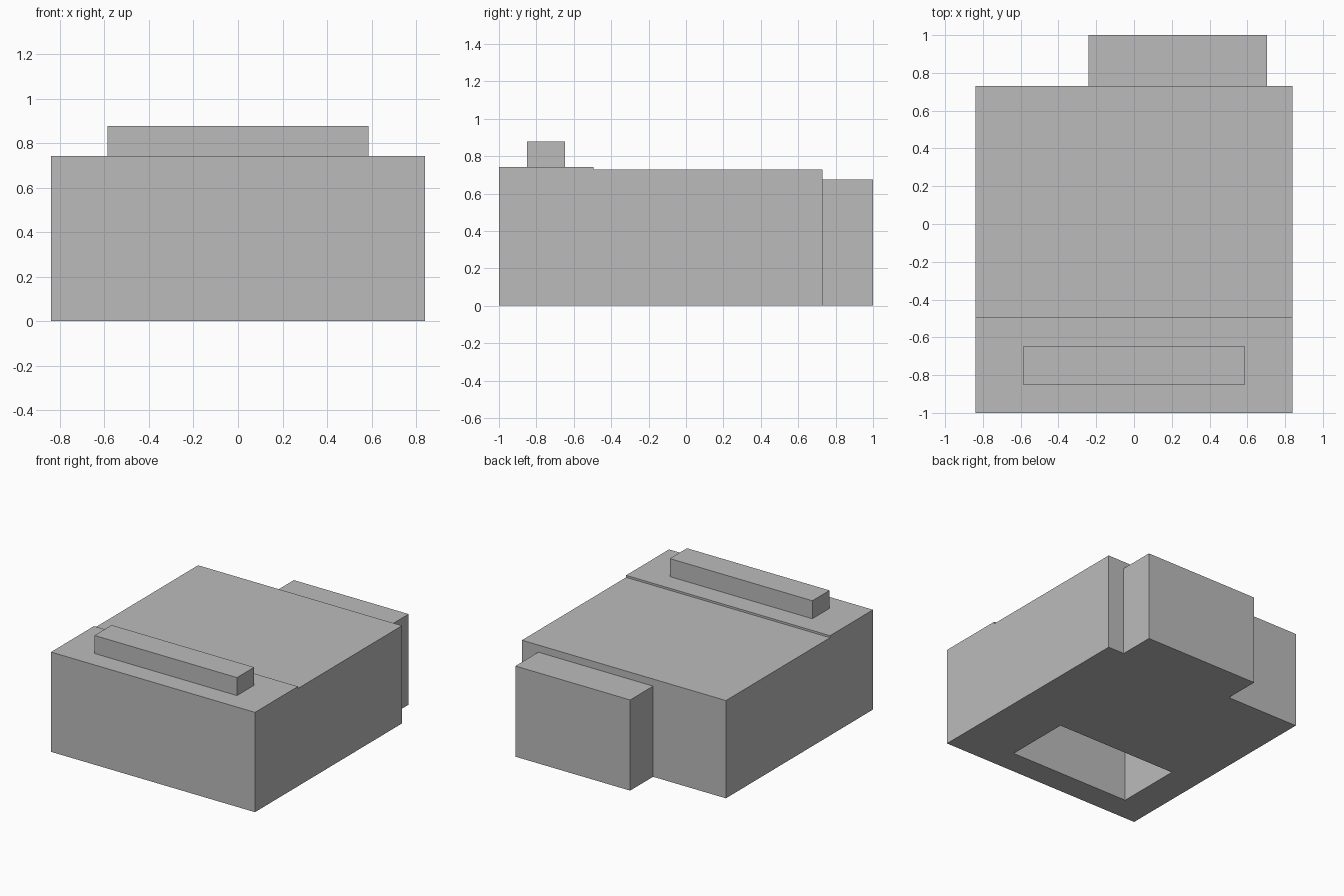
import bpy
import bmesh
from mathutils import Vector

default = bpy.data.objects.get("Cube")
if default:
    bpy.data.objects.remove(default, do_unlink=True)

GREY = (0.5, 0.5, 0.5, 1.0)
grey = bpy.data.materials.new("plain grey")
grey.use_nodes = True
grey.diffuse_color = GREY
grey.node_tree.nodes["Principled BSDF"].inputs["Base Color"].default_value = GREY


def add_object(name, bm):
    bmesh.ops.recalc_face_normals(bm, faces=bm.faces)
    mesh = bpy.data.meshes.new(name)
    bm.to_mesh(mesh)
    bm.free()
    mesh.materials.append(grey)
    obj = bpy.data.objects.new(name, mesh)
    bpy.context.collection.objects.link(obj)
    return obj


def box(name, x, y, z):
    """Box from its (low, high) range along each axis."""
    bm = bmesh.new()
    bmesh.ops.create_cube(bm, size=1)
    for v in bm.verts:
        v.co = Vector([r[0] if c < 0 else r[1] for c, r in zip(v.co, (x, y, z))])
    return add_object(name, bm)


def extrude_side_profile(name, profile, half_width):
    """Extrude a (y, z) outline across the full width."""
    bm = bmesh.new()
    face = bm.faces.new([bm.verts.new((-half_width, y, z)) for y, z in profile])
    extruded = bmesh.ops.extrude_face_region(bm, geom=[face])["geom"]
    moved = [g for g in extruded if isinstance(g, bmesh.types.BMVert)]
    bmesh.ops.translate(bm, verts=moved, vec=(2 * half_width, 0, 0))
    return add_object(name, bm)


# Main body with a slightly raised front strip
body = extrude_side_profile(
    "main_body",
    [(-1, 0), (0.73, 0), (0.73, 0.728), (-0.495, 0.728), (-0.495, 0.743), (-1, 0.743)],
    0.84)

# Rectangular recess in the underside
cutter = box("recess_cutter", (-0.6, 0.4), (-0.81, -0.31), (-0.1, 0.5))
cutter.hide_render = True
cutter.hide_set(True)
cut = body.modifiers.new("underside recess", 'BOOLEAN')
cut.operation = 'DIFFERENCE'
cut.solver = 'EXACT'
cut.object = cutter

# Block on the back, and the bar on top of the front strip
box("rear_block", (-0.24, 0.705), (0.73, 1), (0, 0.675))
box("top_bar", (-0.587, 0.587), (-0.85, -0.648), (0.743, 0.877))
